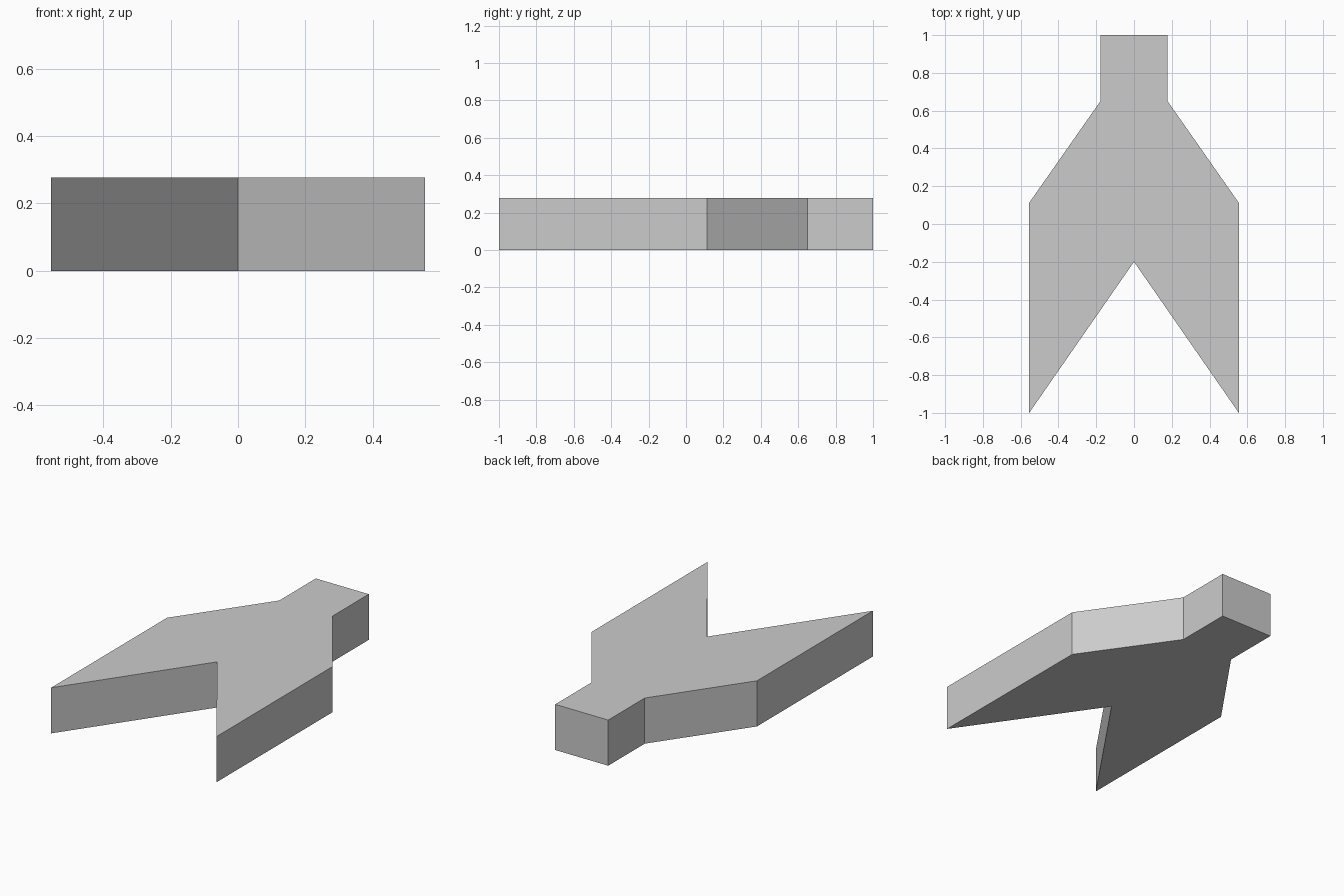
import bpy
import bmesh

cube = bpy.data.objects.get("Cube")
if cube:
    bpy.data.objects.remove(cube, do_unlink=True)

HEIGHT = 0.277

# Single light grey material
grey = bpy.data.materials.new("light grey")
grey.use_nodes = True
colour = (0.6, 0.6, 0.6, 1)
grey.diffuse_color = colour
grey.node_tree.nodes["Principled BSDF"].inputs["Base Color"].default_value = colour

# Left half of the outline, from the front notch round to the back of the stem
half = [(0, -0.2), (0.555, -1), (0.555, 0.112), (0.178, 0.65), (0.178, 1)]
outline = half + [(-x, y) for x, y in reversed(half[1:])]

# Notched slab: outline face extruded upwards
bm = bmesh.new()
base = bm.faces.new([bm.verts.new((x, y, 0)) for x, y in outline])
top = bmesh.ops.extrude_face_region(bm, geom=[base], use_keep_orig=True)
raised = [v for v in top["geom"] if isinstance(v, bmesh.types.BMVert)]
bmesh.ops.translate(bm, verts=raised, vec=(0, 0, HEIGHT))
bmesh.ops.recalc_face_normals(bm, faces=bm.faces)

mesh = bpy.data.meshes.new("notched_slab")
bm.to_mesh(mesh)
bm.free()
mesh.materials.append(grey)
slab = bpy.data.objects.new("notched_slab", mesh)
bpy.context.collection.objects.link(slab)
